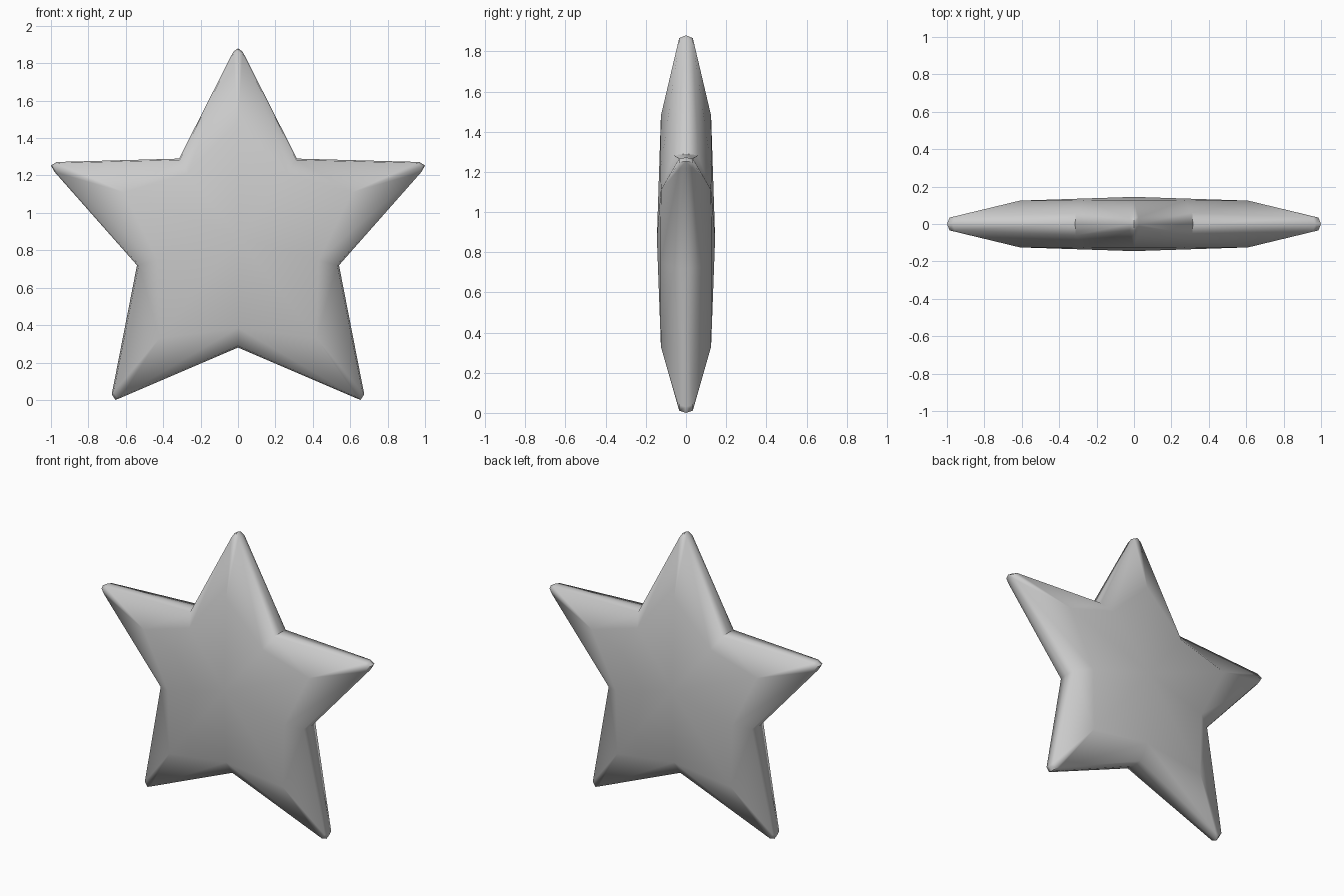
import bpy, bmesh
from mathutils import Vector

if "Cube" in bpy.data.objects:
    bpy.data.objects.remove(bpy.data.objects["Cube"])

# Shoulder points (x, z, half depth): arm ridges and inner valleys, top to bottom
ridge = [(0, 1.48, .125), (.61, 1.11, .125), (.42, .33, .125)]
valley = [(.27, 1.21, .127), (.43, .745, .127), (0, .385, .127)]
centre = (0, .87, .145)

# Right half of the outline; each point names the shoulder point behind it
outline = [
    ((0, 1.88), 'r', 0), ((.025, 1.862), 'r', 0), ((.315, 1.29), 'v', 0),
    ((.97, 1.272), 'r', 1), ((1.0, 1.253), 'r', 1), ((.98, 1.218), 'r', 1),
    ((.54, .72), 'v', 1),
    ((.675, .03), 'r', 2), ((.655, 0), 'r', 2), ((.63, .01), 'r', 2),
    ((0, .28), 'v', 2),
]

bm = bmesh.new()


def vert(x, z, depth):
    return bm.verts.new((x, -depth, z))


shoulders = {(k, i): vert(*p) for k, pts in (('r', ridge), ('v', valley))
             for i, p in enumerate(pts)}
mid = vert(*centre)

# Mid-plane edge and the slightly drawn-in rim in front of it
edge, rim, back = [], [], []
for (x, z), kind, i in outline:
    s = shoulders[(kind, i)]
    t, depth = (.035, .034) if kind == 'r' else (.09, .06)
    p = Vector((x, 0, z)).lerp(s.co, t)
    edge.append(vert(x, z, 0))
    rim.append(vert(p.x, p.z, depth))
    back.append(s)

for i in range(len(outline) - 1):
    bm.faces.new((edge[i], edge[i + 1], rim[i + 1], rim[i]))
    if back[i] is back[i + 1]:
        bm.faces.new((rim[i], rim[i + 1], back[i]))
    else:
        bm.faces.new((rim[i], rim[i + 1], back[i + 1], back[i]))
        bm.faces.new((back[i], back[i + 1], mid))

# Mirror the quarter left-right, then front-back
for axis in 'XY':
    bmesh.ops.mirror(bm, geom=bm.verts[:] + bm.edges[:] + bm.faces[:],
                     axis=axis, merge_dist=.0005)
    bmesh.ops.remove_doubles(bm, verts=bm.verts[:], dist=.0005)
bmesh.ops.recalc_face_normals(bm, faces=bm.faces[:])

mesh = bpy.data.meshes.new("star")
bm.to_mesh(mesh)
bm.free()
star = bpy.data.objects.new("star", mesh)
bpy.context.collection.objects.link(star)
bpy.context.view_layer.objects.active = star
star.select_set(True)
bpy.ops.object.shade_smooth_by_angle(angle=1.05)
